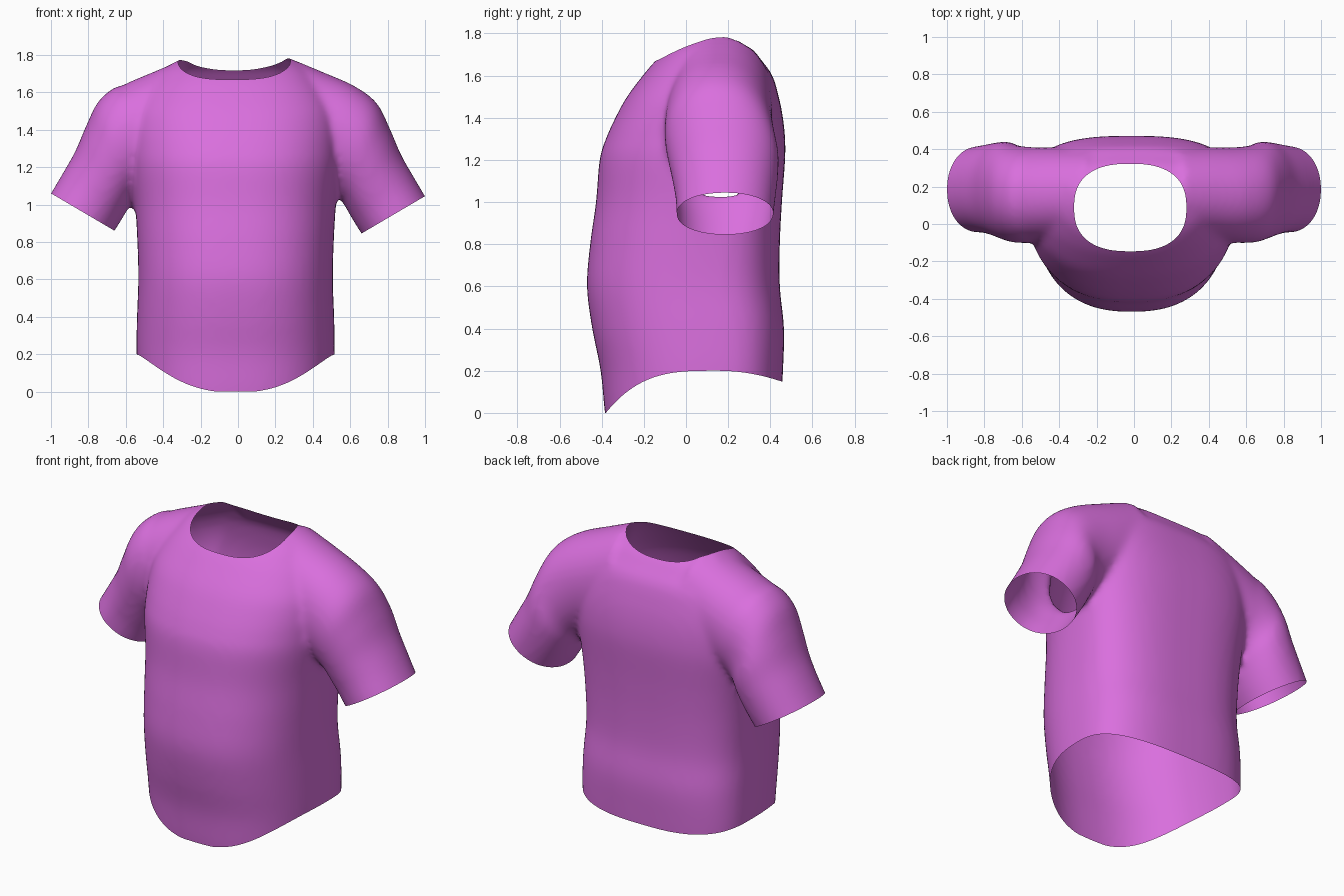
import bpy, bmesh, math
from mathutils import Vector

if "Cube" in bpy.data.objects:
    bpy.data.objects.remove(bpy.data.objects["Cube"])

N = 64


def spow(v, e):
    return math.copysign(abs(v) ** e, v)


def loft(bm, rings):
    """Skin a list of closed rings and cap both ends."""
    rows = [[bm.verts.new(p) for p in ring] for ring in rings]
    for a, b in zip(rows, rows[1:]):
        for i in range(N):
            j = (i + 1) % N
            bm.faces.new((a[i], a[j], b[j], b[i]))
    bm.faces.new(rows[0][::-1])
    bm.faces.new(rows[-1])


def smooth_rows(rows, steps=4):
    """Catmull-Rom interpolation between section rows."""
    out = []
    for i in range(len(rows) - 1):
        p = [rows[max(0, min(len(rows) - 1, i + k))] for k in (-1, 0, 1, 2)]
        for s in range(steps):
            t = s / steps
            out.append([0.5 * (2 * b + (c - a) * t + (2 * a - 5 * b + 4 * c - d) * t * t
                               + (3 * b - a - 3 * c + d) * t ** 3) for a, b, c, d in zip(*p)])
    return out + [list(rows[-1])]


# torso sections: height, half width, front y, back y
TORSO = [(-0.15, .51, -.36, .45), (0, .52, -.385, .45), (.2, .53, -.405, .46), (.4, .527, -.445, .465),
         (.6, .52, -.47, .445), (.8, .525, -.455, .445), (1.0, .537, -.427, .455),
         (1.2, .56, -.41, .47), (1.3, .565, -.38, .47), (1.4, .565, -.335, .46),
         (1.5, .55, -.28, .44), (1.6, .50, -.205, .41), (1.67, .44, -.145, .36),
         (1.73, .38, -.075, .31), (1.79, .27, .04, .22)]

# sleeve sections: top x, top z, bottom x, bottom z, front y, back y
SLEEVE = [(.27, 1.785, .15, 1.20, -.09, .41), (.45, 1.71, .34, 1.15, -.09, .41),
          (.62, 1.635, .45, 1.10, -.10, .41), (.74, 1.545, .52, 1.06, -.10, .42),
          (.81, 1.41, .555, 1.02, -.085, .44), (.87, 1.27, .59, .96, -.065, .435),
          (.935, 1.155, .625, .90, -.05, .425), (1.0, 1.045, .66, .845, -.045, .415),
          (1.065, .935, .695, .79, -.04, .405)]


def torso_ring(z, w, yf, yb):
    yc = yf + .62 * (yb - yf)
    pts = []
    for i in range(N):
        a = 2 * math.pi * i / N
        c, s = math.cos(a), math.sin(a)
        e = 2 / 2.4 if s < 0 else 2 / 2.8
        pts.append((-.013 + w * spow(c, e), yc + (yb - yc if s > 0 else yc - yf) * spow(s, e), z))
    return pts


def sleeve_ring(side, tx, tz, bx, bz, yf, yb):
    pts = []
    for i in range(N):
        a = 2 * math.pi * i / N * side
        c, s = spow(math.cos(a), .95), spow(math.sin(a), .95)
        lift = .015 if side < 0 else 0
        pts.append((side * ((tx + bx) / 2 + c * (tx - bx) / 2), (yf + yb) / 2 + s * (yb - yf) / 2,
                    (tz + bz) / 2 + c * (tz - bz) / 2 + (lift if bz < 1.1 else 0)))
    return pts


# closed torso and sleeve volumes, fused and softened into one skin
bm = bmesh.new()
loft(bm, [torso_ring(*r) for r in smooth_rows(TORSO)])
for side in (1, -1):
    loft(bm, [sleeve_ring(side, *r) for r in smooth_rows(SLEEVE)])
bmesh.ops.recalc_face_normals(bm, faces=bm.faces)
mesh = bpy.data.meshes.new("shirt_volume")
bm.to_mesh(mesh)
bm.free()
shirt = bpy.data.objects.new("shirt", mesh)
bpy.context.collection.objects.link(shirt)
rm = shirt.modifiers.new("fuse", 'REMESH')
rm.mode = 'VOXEL'
rm.voxel_size = .018
sm = shirt.modifiers.new("soften", 'SMOOTH')
sm.factor = .5
sm.iterations = 10
fused = bpy.data.meshes.new_from_object(shirt.evaluated_get(bpy.context.evaluated_depsgraph_get()))
shirt.modifiers.clear()
shirt.data = fused


# openings: a function that is negative on the side to remove
def hem(p):
    if p.z > .5:
        return 1
    if p.y < .15:
        h = .2 * (1 - min(1, (.15 - p.y) / .53) ** 3.3)
    else:
        h = .2 - .05 * ((p.y - .15) / .3) ** 2
    return p.z - h


def neck(p):
    if p.z < 1.4:
        return 1
    return (abs((p.x + .02) / .30) ** 2.5 + abs((p.y - .088) / .234) ** 2.5) ** .4 - 1


def cuff(side):
    top = Vector((1.0, 1.045 + (.015 if side < 0 else 0)))
    d = Vector((.34, .20)).normalized()

    def f(p):
        x = p.x * side
        if x < .6 or p.z > 1.3:
            return 1
        return -(x - top.x) * d.y + (p.z - top.y) * d.x
    return f


# cut each opening, then slide its rim along the skin onto the exact curve
bm = bmesh.new()
bm.from_mesh(fused)
EPS = 1e-3
for f in (hem, neck, cuff(1), cuff(-1)):
    bm.normal_update()
    normals = {v: v.normal.copy() for v in bm.verts}
    gone = [fc for fc in bm.faces if f(fc.calc_center_median()) < 0]
    rim = {v for fc in gone for v in fc.verts}
    bmesh.ops.delete(bm, geom=gone, context='FACES')
    for v in [v for v in rim if v.is_valid]:
        n = normals[v]
        for _ in range(3):
            val = f(v.co)
            if abs(val) > .4:
                break
            g = Vector([(f(v.co + EPS * Vector(e)) - val) / EPS
                        for e in ((1, 0, 0), (0, 1, 0), (0, 0, 1))])
            g -= n * n.dot(g)
            if g.length > .3:
                step = -val * g / g.length_squared
                if step.length > .03:
                    step *= .03 / step.length
                v.co += step
for fc in bm.faces:
    fc.smooth = True
bm.to_mesh(fused)
bm.free()

# fabric colour
mat = bpy.data.materials.new("fabric")
mat.diffuse_color = (.70, .16, .73, 1)
mat.use_nodes = True
mat.node_tree.nodes["Principled BSDF"].inputs["Base Color"].default_value = mat.diffuse_color
fused.materials.clear()
fused.materials.append(mat)
